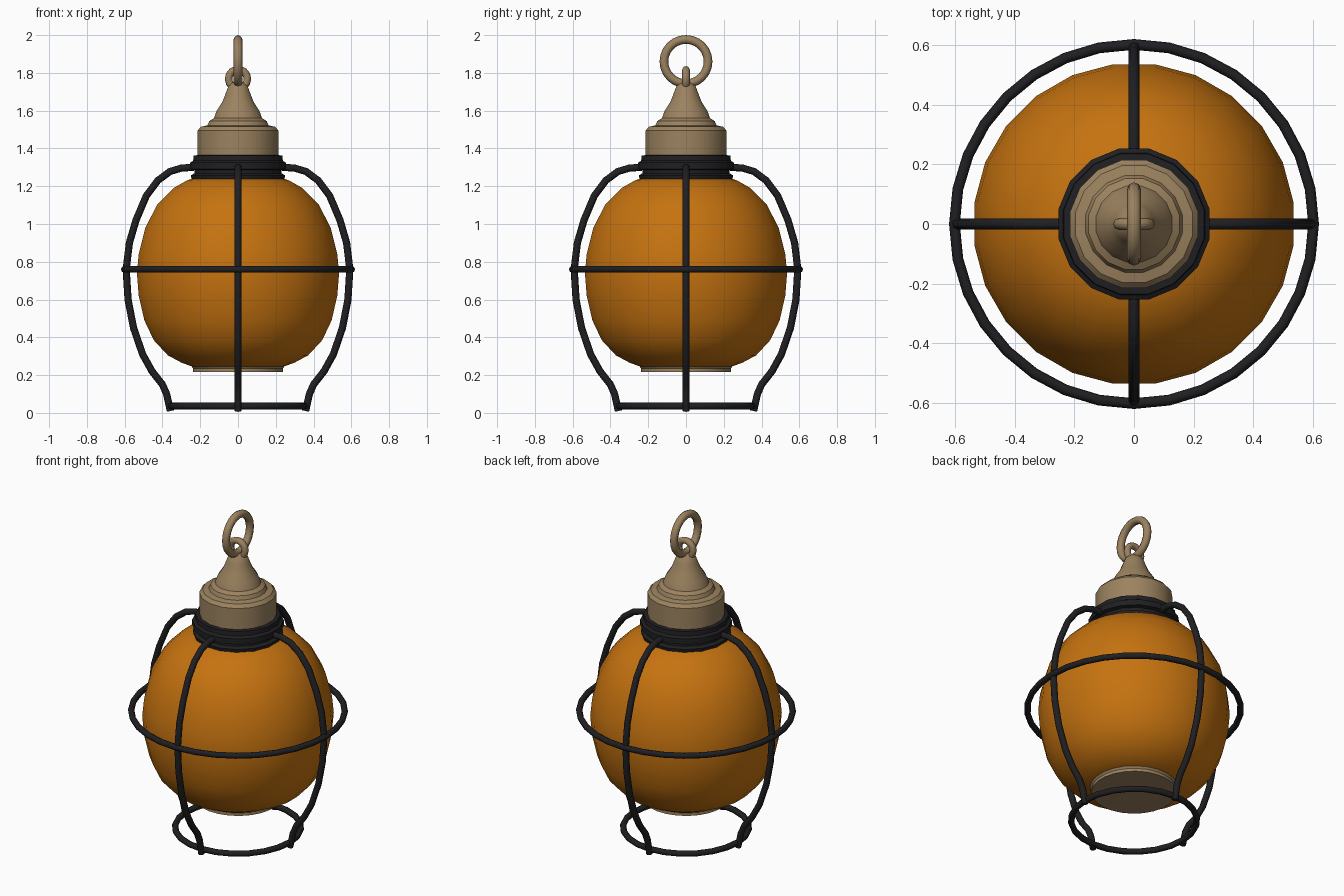
import bpy, bmesh, math
from mathutils import Vector

cube = bpy.data.objects.get("Cube")
if cube:
    bpy.data.objects.remove(cube, do_unlink=True)


def material(name, rgb):
    m = bpy.data.materials.new(name)
    m.use_nodes = True
    m.diffuse_color = (*rgb, 1)
    bsdf = m.node_tree.nodes["Principled BSDF"]
    bsdf.inputs["Base Color"].default_value = (*rgb, 1)
    bsdf.inputs["Roughness"].default_value = 0.6
    return m


AMBER = material("amber glass", (0.56, 0.17, 0.005))
BRASS = material("aged brass", (0.33, 0.225, 0.115))
IRON = material("black iron", (0.014, 0.014, 0.016))


def finish(name, bm, mat, angle=35):
    bmesh.ops.recalc_face_normals(bm, faces=bm.faces)
    mesh = bpy.data.meshes.new(name)
    bm.to_mesh(mesh)
    bm.free()
    mesh.materials.append(mat)
    ob = bpy.data.objects.new(name, mesh)
    bpy.context.collection.objects.link(ob)
    bpy.ops.object.select_all(action="DESELECT")
    ob.select_set(True)
    bpy.context.view_layer.objects.active = ob
    bpy.ops.object.shade_smooth_by_angle(angle=math.radians(angle))
    return ob


def skin(bm, rings, closed):
    """Bridge equal rings of vertices; cap the ends of an open run."""
    n = len(rings[0])
    for i in range(len(rings) if closed else len(rings) - 1):
        a, b = rings[i], rings[(i + 1) % len(rings)]
        for j in range(n):
            k = (j + 1) % n
            bm.faces.new((a[j], a[k], b[k], b[j]))
    if not closed:
        bm.faces.new(rings[0])
        bm.faces.new(rings[-1])


def lathe(name, profile, mat, sides, angle=35):
    bm = bmesh.new()
    turns = [math.tau * (j + 0.5) / sides for j in range(sides)]
    rings = [[bm.verts.new((r * math.cos(t), r * math.sin(t), z)) for t in turns]
             for r, z in profile]
    skin(bm, rings, False)
    return finish(name, bm, mat, angle)


def tube(name, path, normal, radius, mat, closed=False, sides=8):
    """Sweep a round section along a path lying in the plane of the normal."""
    bm = bmesh.new()
    pts, normal, rings = [Vector(p) for p in path], Vector(normal), []
    n = len(pts)
    for i, p in enumerate(pts):
        before = pts[i - 1] if closed or i else p
        after = pts[(i + 1) % n] if closed else pts[min(i + 1, n - 1)]
        side = normal.cross((after - before).normalized())
        rings.append([bm.verts.new(p + radius * (math.cos(t) * side + math.sin(t) * normal))
                      for t in (math.tau * j / sides for j in range(sides))])
    skin(bm, rings, closed)
    return finish(name, bm, mat, 60)


def hoop(name, z, r, radius, mat, u, v, steps):
    u, v = Vector(u), Vector(v)
    path = [Vector((0, 0, z)) + r * (math.cos(t) * u + math.sin(t) * v)
            for t in (math.tau * i / steps for i in range(steps))]
    return tube(name, path, u.cross(v), radius, mat, True)


X, Y, Z = (1, 0, 0), (0, 1, 0), (0, 0, 1)

# Glass globe and its base plate
lathe("glass_globe", [(0.21, 1.25), (0.27, 1.232), (0.345, 1.19), (0.43, 1.105),
                      (0.495, 0.98), (0.53, 0.84), (0.54, 0.74), (0.53, 0.62),
                      (0.50, 0.49), (0.45, 0.385), (0.375, 0.305), (0.30, 0.265),
                      (0.23, 0.24)], AMBER, 24)
lathe("base_plate", [(0.24, 0.265), (0.255, 0.255), (0.24, 0.235), (0.24, 0.217)], BRASS, 24)

# Iron collar with two flanges
lathe("collar", [(0.22, 1.23), (0.25, 1.235), (0.255, 1.258), (0.235, 1.268),
                 (0.235, 1.285), (0.258, 1.29), (0.258, 1.325), (0.242, 1.335),
                 (0.24, 1.362), (0.21, 1.366)], IRON, 16)

# Brass cap, stepped and tapering to the neck
lathe("cap", [(0.218, 1.34), (0.218, 1.495), (0.20, 1.515), (0.165, 1.522),
              (0.155, 1.545), (0.13, 1.56), (0.115, 1.60), (0.085, 1.645),
              (0.067, 1.69), (0.052, 1.73), (0.03, 1.75)], BRASS, 16)

# Eyelet and hanging ring
hoop("eyelet", 1.768, 0.05, 0.02, BRASS, X, Z, 14)
hoop("hanging_ring", 1.86, 0.117, 0.023, BRASS, Y, Z, 24)

# Cage hoops
hoop("cage_belt", 0.76, 0.602, 0.018, IRON, X, Y, 32)
hoop("cage_foot_ring", 0.036, 0.355, 0.018, IRON, X, Y, 24)

# Four bent cage bars
bar = [(0.235, 1.30), (0.30, 1.296), (0.36, 1.278), (0.425, 1.23), (0.485, 1.15),
       (0.54, 1.02), (0.575, 0.90), (0.592, 0.76), (0.582, 0.60), (0.553, 0.45),
       (0.505, 0.31), (0.455, 0.22), (0.40, 0.15), (0.378, 0.10), (0.358, 0.01)]
for name, dx, dy in (("left", 1, 0), ("back", 0, 1), ("right", -1, 0), ("front", 0, -1)):
    tube("cage_bar_" + name, [(r * dx, r * dy, z) for r, z in bar], (-dy, dx, 0), 0.019, IRON)
